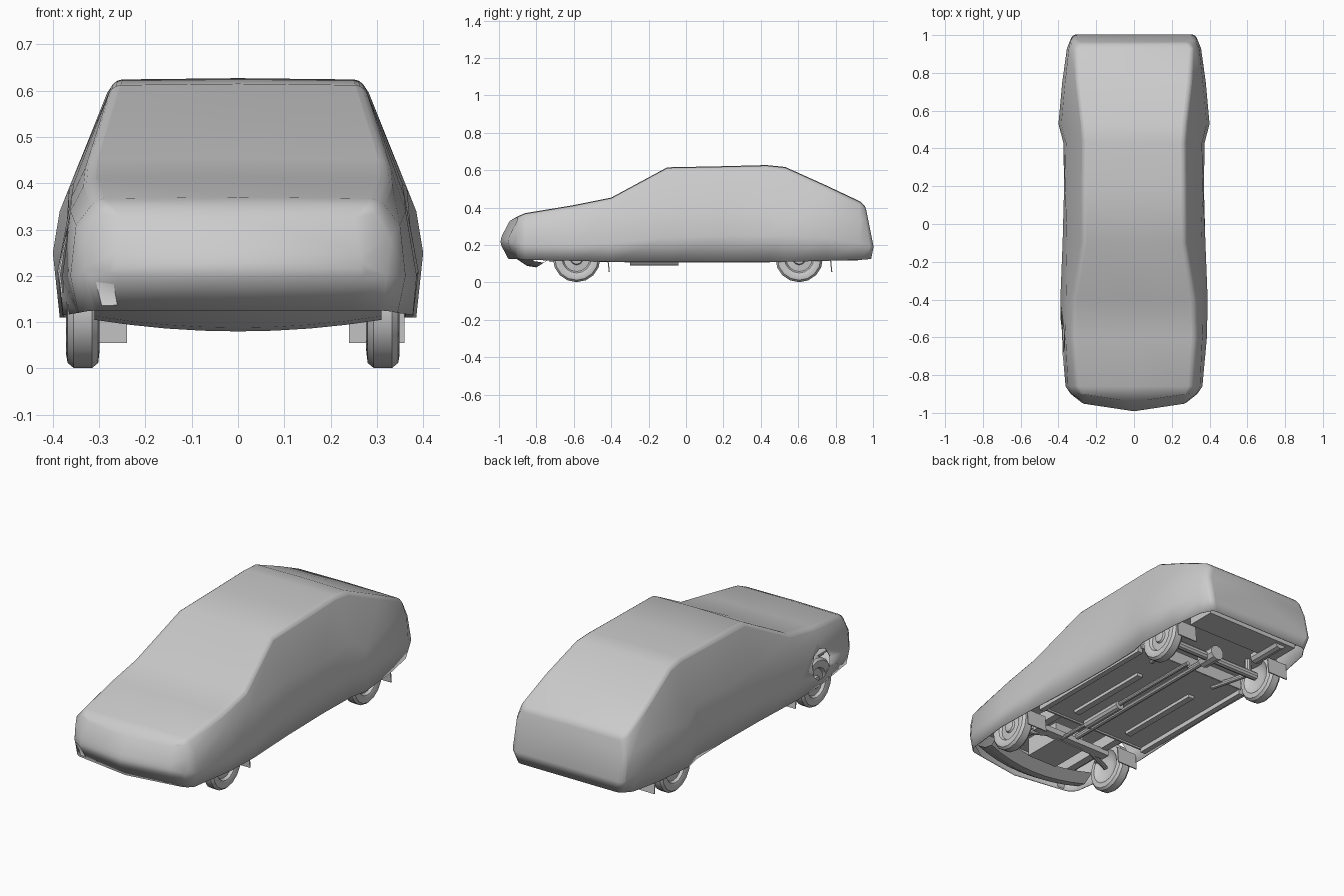
import bpy, bmesh, math
from mathutils import Vector, Matrix

cube = bpy.data.objects.get("Cube")
if cube:
    bpy.data.objects.remove(cube, do_unlink=True)

grey = bpy.data.materials.new("plain_grey")
grey.use_nodes = True
grey.diffuse_color = (0.6, 0.6, 0.6, 1)
grey.node_tree.nodes["Principled BSDF"].inputs["Base Color"].default_value = (0.6, 0.6, 0.6, 1)


def finish(name, bm, angle=35):
    """Turn a bmesh into a named, shaded object."""
    bmesh.ops.recalc_face_normals(bm, faces=bm.faces)
    mesh = bpy.data.meshes.new(name)
    bm.to_mesh(mesh)
    bm.free()
    obj = bpy.data.objects.new(name, mesh)
    bpy.context.collection.objects.link(obj)
    mesh.materials.append(grey)
    bpy.ops.object.select_all(action="DESELECT")
    obj.select_set(True)
    bpy.context.view_layer.objects.active = obj
    bpy.ops.object.shade_smooth_by_angle(angle=math.radians(angle))
    return obj


def box(name, center, size, tilt=0):
    bm = bmesh.new()
    bmesh.ops.create_cube(bm, size=1, matrix=Matrix.Translation(center)
                          @ Matrix.Rotation(tilt, 4, "X") @ Matrix.Diagonal((*size, 1)))
    return finish(name, bm)


def rod(name, a, b, radius, sides=10):
    a, b = Vector(a), Vector(b)
    turn = (b - a).to_track_quat("Z", "Y").to_matrix().to_4x4()
    bm = bmesh.new()
    bmesh.ops.create_cone(bm, cap_ends=True, segments=sides, radius1=radius, radius2=radius,
                          depth=(b - a).length, matrix=Matrix.Translation((a + b) / 2) @ turn)
    return finish(name, bm)


# Draped cover: y, then hem, widest, belt and shoulder points as x, z
sections = [
    (-.96, .25, .125, .265, .21, .265, .25, .25, .325),
    (-.9, .32, .125, .335, .20, .33, .28, .29, .35),
    (-.86, .345, .12, .362, .20, .35, .31, .305, .367),
    (-.6, .378, .115, .386, .20, .362, .34, .325, .41),
    (-.4, .378, .11, .39, .21, .36, .37, .322, .45),
    (-.1, .365, .11, .378, .24, .355, .40, .272, .612),
    (.2, .36, .11, .37, .25, .365, .39, .27, .618),
    (.43, .365, .11, .374, .25, .36, .40, .268, .624),
    (.53, .385, .11, .40, .25, .385, .34, .275, .614),
    (.75, .37, .115, .38, .24, .365, .37, .30, .515),
    (.93, .34, .12, .355, .21, .345, .34, .31, .43),
    (.98, .30, .125, .325, .19, .32, .33, .29, .405),
]


def nose_y(x, z):
    return -1 + .15 * abs(x) + .53 * abs(z - .22)


def tail_y(x, z):
    return 1.003 - .2 * abs(z - .19)


bm = bmesh.new()
rings = []
for y, *half in sections:
    left = list(zip(half[::2], half[1::2]))
    points = left + [(0, left[-1][1] + .003)] + [(-x, z) for x, z in reversed(left)]
    if y == sections[0][0]:
        ring = [bm.verts.new((x, nose_y(x, z), z)) for x, z in points]
    elif y == sections[-1][0]:
        ring = [bm.verts.new((x, tail_y(x, z), z)) for x, z in points]
    else:
        ring = [bm.verts.new((x, y, z)) for x, z in points]
    rings.append(ring)
for a, b in zip(rings, rings[1:]):
    for k in range(len(a) - 1):
        bm.faces.new((a[k], a[k + 1], b[k + 1], b[k]))

# Nose and tail panels, each in two halves about a middle column
for ring, shape in ((rings[0], nose_y), (rings[-1], tail_y)):
    middle = [bm.verts.new((0, shape(0, v.co.z), v.co.z)) for v in ring[:3]] + [ring[4]]
    for column in (ring[:4], ring[:4:-1]):
        for k in range(2):
            bm.faces.new((column[k], column[k + 1], middle[k + 1], middle[k]))
        bm.faces.new((column[2], column[3], middle[3], middle[2]))
cover = finish("cover", bm, 50)
bevel = cover.modifiers.new("soft_folds", "BEVEL")
bevel.width = .018
bevel.segments = 3
bevel.angle_limit = math.radians(32)
shell = cover.modifiers.new("cloth", "SOLIDIFY")
shell.thickness = .004
shell.offset = -1

# Torn opening over the right front wheel
cutter = rod("tear_cutter", (-.35, -.6, .225), (-.5, -.6, .225), .08, 9)
cutter.hide_render = True
cutter.hide_set(True)
tear = cover.modifiers.new("tear", "BOOLEAN")
tear.object = cutter
tear.operation = "DIFFERENCE"
tear.solver = "EXACT"


# Wheels: lathed tyre and rim
def wheel(name, x, y, side):
    profile = [(.034, 0), (.028, .03), (.018, .035), (.014, .07), (.028, .078),
               (.036, .1), (.033, .116), (.02, .127), (-.02, .127), (-.033, .116),
               (-.036, .09), (-.022, .075), (-.01, .03), (-.015, 0)]
    bm = bmesh.new()
    verts = [bm.verts.new((w * side, 0, r)) for w, r in profile]
    edges = [bm.edges.new(pair) for pair in zip(verts, verts[1:])]
    bmesh.ops.spin(bm, geom=verts + edges, axis=(1, 0, 0), cent=(0, 0, 0),
                   angle=math.tau, steps=16)
    bmesh.ops.remove_doubles(bm, verts=bm.verts, dist=.0005)
    bmesh.ops.translate(bm, verts=bm.verts, vec=(x, y, .128))
    finish(name, bm)


for end, y in (("front", -.585), ("rear", .605)):
    for label, side in (("left", 1), ("right", -1)):
        wheel(f"{end}_{label}_wheel", side * .324 - .011, y, side)
        box(f"{end}_{label}_mud_flap", (side * .3, y + .17, .1), (.12, .006, .09), .1)
        rod(f"{end}_{label}_damper", (side * .25, y, .13), (side * .22, y + .03, .3), .018)

# Floor pan, with raised bays at both ends
box("floor_pan", (0, .06, .135), (.68, .78, .012))
box("engine_bay_roof", (0, -.6, .24), (.66, .54, .01))
box("tail_floor", (0, .7, .2), (.66, .5, .01))
box("front_bulkhead", (0, -.33, .18), (.66, .01, .12))
box("rear_bulkhead", (0, .45, .17), (.66, .01, .08))
box("spare_wheel_well", (0, .86, .17), (.56, .16, .06))
for label, side in (("left", 1), ("right", -1)):
    box(f"{label}_sill", (side * .335, .06, .12), (.03, .78, .03))
    box(f"{label}_floor_rail", (side * .17, 0, .122), (.035, .5, .02))
    box(f"{label}_chassis_leg", (side * .2, -.6, .17), (.04, .5, .06))
    rod(f"{label}_front_arm", (side * .3, -.585, .12), (side * .1, -.5, .13), .014)
    rod(f"{label}_trailing_arm", (side * .26, .605, .13), (side * .2, .38, .13), .014)

# Running gear and exhaust
box("engine_sump", (0, -.62, .16), (.18, .22, .1))
box("front_crossmember", (0, -.5, .13), (.46, .05, .03))
rod("rear_axle", (-.3, .605, .128), (.3, .605, .128), .022)
rod("differential", (0, .55, .135), (0, .66, .135), .04)
rod("drive_shaft", (0, -.45, .13), (0, .58, .13), .016)
rod("exhaust_pipe", (.06, -.5, .12), (.06, .5, .12), .011)
rod("middle_silencer", (.06, -.3, .115), (.06, -.04, .115), .026)
rod("rear_silencer", (-.2, .72, .15), (-.2, .92, .15), .033)

# Curved front valance
bm = bmesh.new()
strips = []
for k in range(9):
    t = k / 4 - 1
    strips.append([bm.verts.new((.31 * t, y + .04 * t * t, z + .025 * t * t)) for y, z in
                   ((-.91, .128), (-.85, .088), (-.8, .08), (-.74, .12))])
for a, b in zip(strips, strips[1:]):
    for k in range(3):
        bm.faces.new((a[k], a[k + 1], b[k + 1], b[k]))
finish("front_valance", bm)
